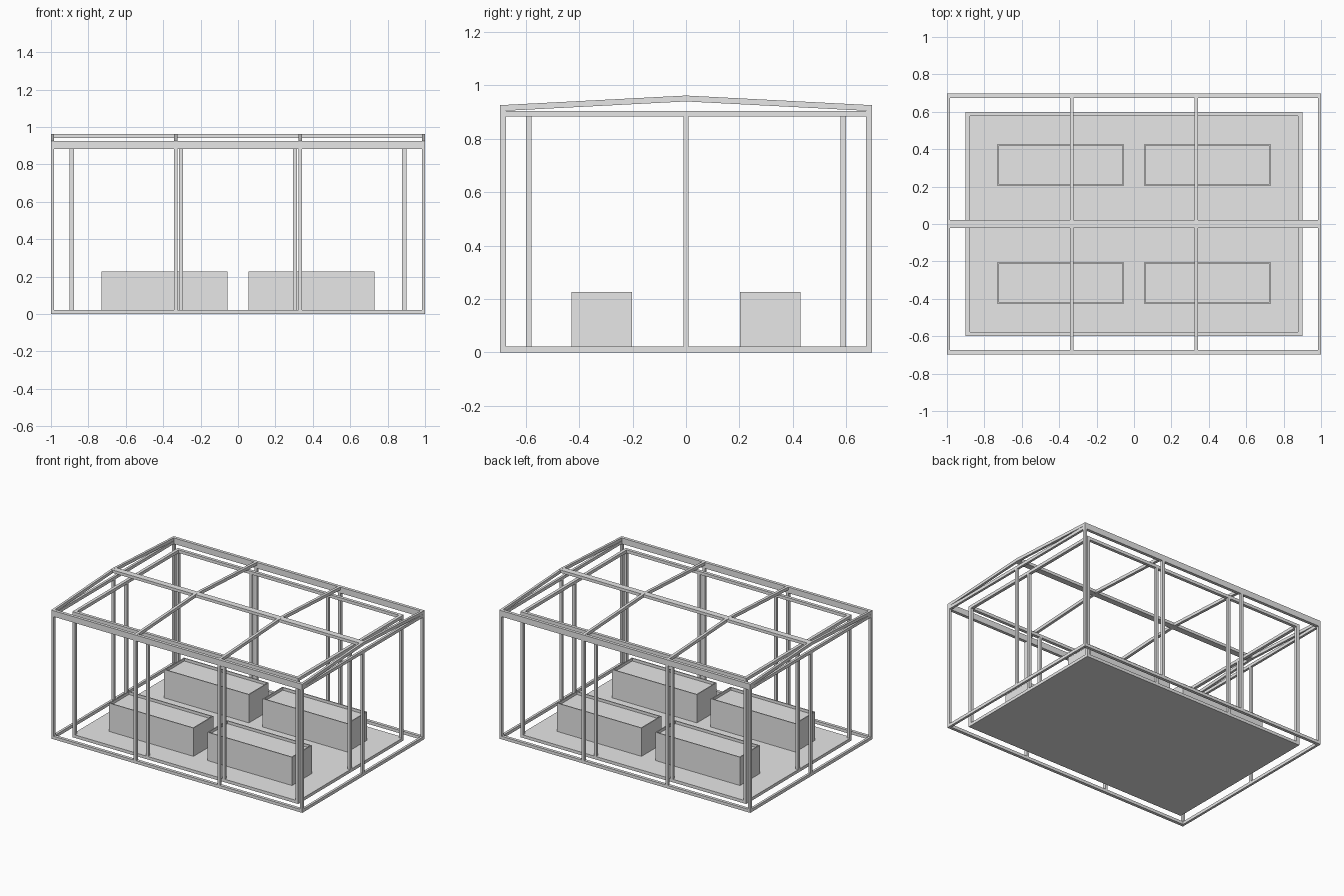
import bpy
import bmesh

cube = bpy.data.objects.get("Cube")
if cube:
    bpy.data.objects.remove(cube, do_unlink=True)

grey = bpy.data.materials.new("light grey")
grey.use_nodes = True
grey.diffuse_color = (0.8, 0.8, 0.8, 1)
grey.node_tree.nodes["Principled BSDF"].inputs["Base Color"].default_value = (0.8, 0.8, 0.8, 1)

BAR = 0.022                  # bar thickness
EAVE, TIE_TOP, RIDGE = 0.926, 0.905, 0.962
TIE_LOW = TIE_TOP - BAR
X, Y = 1.0, 0.697            # outer frame half sizes
IX, IY = 0.9, 0.6            # inner frame half sizes


def finish(name, bm):
    bmesh.ops.recalc_face_normals(bm, faces=bm.faces)
    mesh = bpy.data.meshes.new(name)
    bm.to_mesh(mesh)
    bm.free()
    mesh.materials.append(grey)
    obj = bpy.data.objects.new(name, mesh)
    bpy.context.collection.objects.link(obj)
    return obj


def add_box(bm, x, y, z):
    """Box from (low, high) ranges."""
    made = bmesh.ops.create_cube(bm, size=1)["verts"]
    for v in made:
        for i, (low, high) in enumerate((x, y, z)):
            v.co[i] = low if v.co[i] < 0 else high
    return made


def box(name, x, y, z):
    bm = bmesh.new()
    add_box(bm, x, y, z)
    return finish(name, bm)


def span(centre, width=BAR):
    return (centre - width / 2, centre + width / 2)


def ring(name, hx, hy, wx, z):
    """Rectangular frame of four bars."""
    bm = bmesh.new()
    for s in (-1, 1):
        add_box(bm, (-hx, hx), span(s * (hy - BAR / 2)), z)
        add_box(bm, span(s * (hx - wx / 2), wx), (-hy + BAR, hy - BAR), z)
    return finish(name, bm)


def posts(name, hx, hy, wx, third, z):
    """Corner posts, two posts on each long side, one on each short side."""
    cx, cy = hx - wx / 2, hy - BAR / 2
    for s in (-1, 1):
        for t in (-1, 1):
            box(name + "_corner_post", span(s * cx, wx), span(t * cy), z)
            box(name + "_long_side_post", span(s * third, 0.02), span(t * cy), z)
        box(name + "_short_side_post", span(s * cx, wx), span(0, 0.02), z)


# Outer frame
SIDE = 0.017
ring("outer_base_frame", X, Y, SIDE, (0, BAR))
ring("outer_top_frame", X, Y, SIDE, (TIE_LOW, TIE_TOP))
posts("outer", X, Y, SIDE, 0.333, (BAR, TIE_LOW))

# Inner frame standing on the floor
box("floor", (-IX, IX), (-IY, IY), (0, BAR))
ring("inner_top_frame", IX, IY, BAR, (TIE_LOW, TIE_TOP))
posts("inner", IX, IY, BAR, 0.305, (BAR, TIE_LOW))

# Roof slopes: eave bar, ridge bar and four rafters on each side
for s in (-1, 1):
    box("roof_eave_bar", (-X, X), sorted((s * (Y - BAR), s * Y)), (TIE_TOP, EAVE))
    box("roof_ridge_bar", (-X, X), sorted((0, s * BAR)), (RIDGE - BAR, RIDGE - 0.001))
    for x, w in ((-X + SIDE / 2, SIDE), (-0.333, 0.02), (0.333, 0.02), (X - SIDE / 2, SIDE)):
        bm = bmesh.new()
        for v in add_box(bm, span(x, w), sorted((0, s * Y)), (EAVE - BAR, EAVE)):
            if abs(v.co.y) < 0.01:
                v.co.z += RIDGE - EAVE
        finish("roof_rafter", bm)

# Four troughs with a thin rim and a slightly sunk top
for s in (-1, 1):
    for t in (-1, 1):
        bm = bmesh.new()
        add_box(bm, sorted((s * 0.055, s * 0.73)), sorted((t * 0.203, t * 0.428)), (BAR, 0.226))
        bm.normal_update()
        top = max(bm.faces, key=lambda f: f.calc_center_median().z)
        bmesh.ops.inset_region(bm, faces=[top], thickness=0.01)
        inner = bmesh.ops.extrude_face_region(bm, geom=[top])
        bmesh.ops.translate(bm, vec=(0, 0, -0.02),
                            verts=[g for g in inner["geom"] if isinstance(g, bmesh.types.BMVert)])
        bmesh.ops.delete(bm, geom=[top], context="FACES_ONLY") if top.is_valid else None
        finish("trough", bm)
